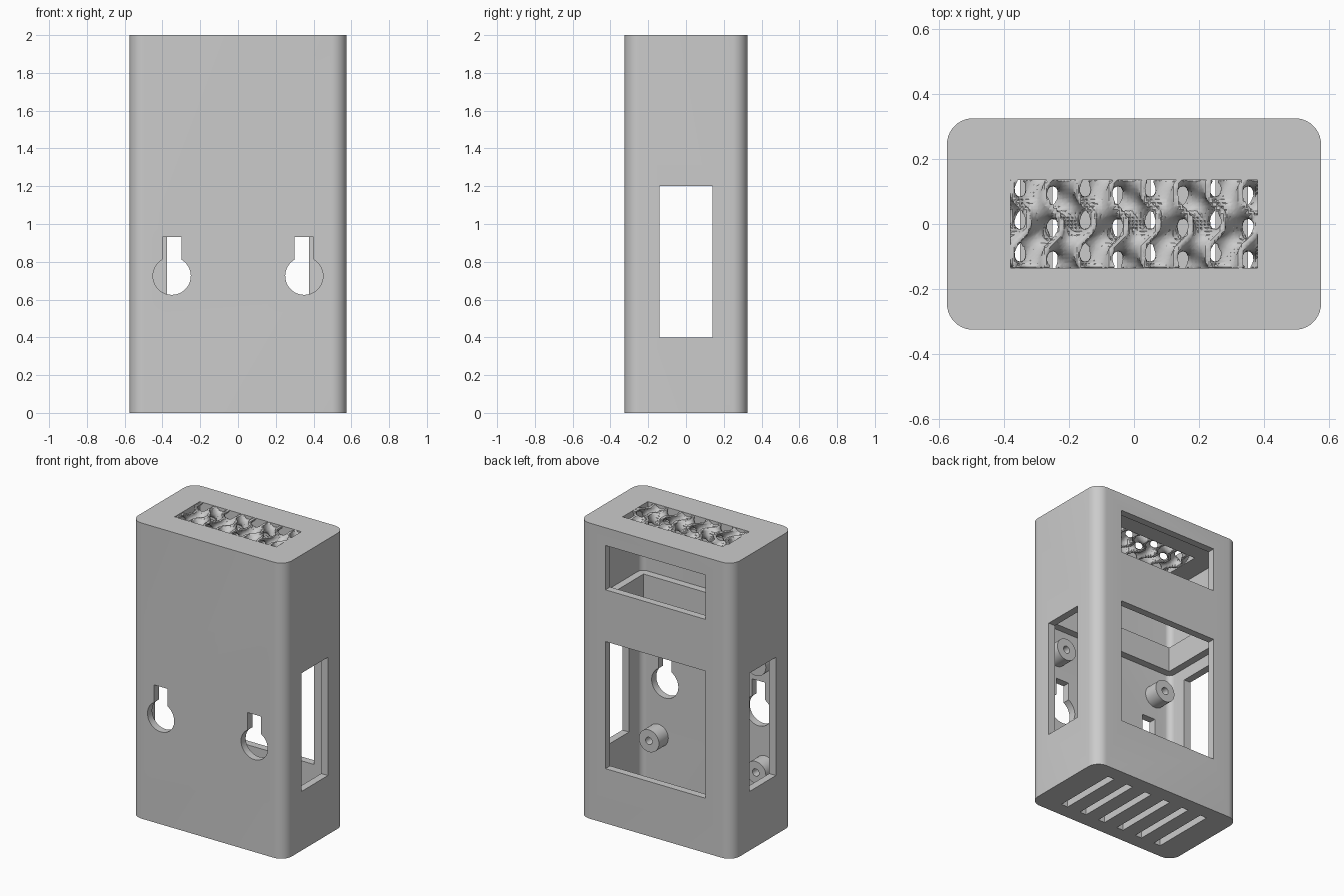
import bpy, bmesh, math
from itertools import permutations

cube = bpy.data.objects.get("Cube")
if cube:
    bpy.data.objects.remove(cube, do_unlink=True)

grey = bpy.data.materials.new("plain_grey")
grey.use_nodes = True
colour = (0.6, 0.6, 0.6, 1)
grey.diffuse_color = colour
grey.node_tree.nodes["Principled BSDF"].inputs["Base Color"].default_value = colour


def make_object(name, bm):
    bmesh.ops.recalc_face_normals(bm, faces=bm.faces)
    mesh = bpy.data.meshes.new(name)
    bm.to_mesh(mesh)
    bm.free()
    obj = bpy.data.objects.new(name, mesh)
    mesh.materials.append(grey)
    bpy.context.collection.objects.link(obj)
    return obj


def prism(name, outline, low, high, axis="z"):
    """Extrude a 2D outline along z, or an (x, z) outline along y."""
    bm = bmesh.new()
    place = (lambda a, b, h: (a, b, h)) if axis == "z" else (lambda a, b, h: (a, h, b))
    rings = [[bm.verts.new(place(a, b, h)) for a, b in outline] for h in (low, high)]
    bm.faces.new(rings[0])
    bm.faces.new(rings[1])
    n = len(outline)
    for i in range(n):
        j = (i + 1) % n
        bm.faces.new((rings[0][i], rings[0][j], rings[1][j], rings[1][i]))
    return make_object(name, bm)


def arc(cx, cy, r, start, end, steps):
    angles = [math.radians(start + (end - start) * i / steps) for i in range(steps + 1)]
    return [(cx + r * math.cos(a), cy + r * math.sin(a)) for a in angles]


def rounded(w, d, r):
    """Rounded rectangle with half sizes w and d."""
    points = []
    for i, (sx, sy) in enumerate([(1, 1), (-1, 1), (-1, -1), (1, -1)]):
        points += arc(sx * (w - r), sy * (d - r), r, 90 * i, 90 * i + 90, 10)
    return points


def block(name, x0, x1, y0, y1, z0, z1):
    return prism(name, [(x0, y0), (x1, y0), (x1, y1), (x0, y1)], z0, z1)


def circle(cx, cy, r, steps=40):
    return arc(cx, cy, r, 0, 360, steps)[:-1]


def cut(target, cutter):
    mod = target.modifiers.new("cut", "BOOLEAN")
    mod.operation = "DIFFERENCE"
    mod.solver = "EXACT"
    mod.object = cutter
    bpy.context.view_layer.objects.active = target
    bpy.ops.object.modifier_apply(modifier=mod.name)
    bpy.data.objects.remove(cutter, do_unlink=True)


def smooth(obj):
    bpy.ops.object.select_all(action="DESELECT")
    obj.select_set(True)
    bpy.context.view_layer.objects.active = obj
    bpy.ops.object.shade_smooth_by_angle(angle=math.radians(30))


# Case with two chambers separated by a thin ledge
W, D, T = 0.575, 0.325, 0.05
case = prism("case", rounded(W, D, 0.08), 0, 2)
inner = rounded(W - T, D - T, 0.04)
cut(case, prism("lower_chamber", inner, T, 1.28))
cut(case, prism("upper_chamber", inner, 1.45, 1.9))
cut(case, block("ledge_opening", -0.475, 0.475, -0.225, 0.225, 1.2, 1.5))

# Back, side and top openings
for low, high in ((0.37, 1.23), (1.58, 1.88)):
    cut(case, block("back_window", -0.375, 0.375, 0.2, 0.4, low, high))
cut(case, block("side_windows", -0.7, 0.7, -0.14, 0.14, 0.4, 1.2))
cut(case, block("top_opening", -0.38, 0.38, -0.135, 0.135, 1.8, 2.1))

# Bottom vent slots
for i in range(6):
    x = 0.15 * (i - 2.5)
    cut(case, block("vent_slot", x - 0.025, x + 0.025, -0.225, 0.225, -0.1, 0.1))

# Keyhole hangers in the front wall
for side in (-1, 1):
    x, r, half = 0.35 * side, 0.1, 0.05
    keyhole = [(x + half, 0.93), (x - half, 0.93)] + arc(x, 0.725, r, 120, 420, 36)
    cut(case, prism("keyhole", keyhole, -0.4, -0.2, "y"))
smooth(case)

# Mounting posts on the inside of the front wall
for side, label in ((1, "left"), (-1, "right")):
    for z, level in ((0.36, "lower"), (1.09, "upper")):
        x = 0.4 * side
        post = prism(f"{level}_{label}_post", circle(x, z, 0.075), -0.285, -0.175, "y")
        cut(post, prism("screw_hole", circle(x, z, 0.025, 20), -0.265, -0.1, "y"))
        smooth(post)


# Wavy lattice filling the top opening
HX, HY, HZ, MID = 0.385, 0.14, 0.0495, 1.9495
STEP = 0.011


def lattice_field(x, y, z):
    k = math.tau / 0.2
    X, Y, Z = k * x, k * y, k * z
    wave = math.sin(X) * math.cos(Y) + math.sin(Y) * math.cos(Z) + math.sin(Z) * math.cos(X)
    box = max(abs(x) - HX, abs(y) - HY, abs(z) - HZ)
    return max(abs(wave) - 0.42, box * 35) + 1e-6


def build_lattice():
    nx, ny, nz = [math.ceil(h / STEP) + 1 for h in (HX, HY, HZ)]
    value = {}
    for i in range(-nx, nx + 1):
        for j in range(-ny, ny + 1):
            for k in range(-nz, nz + 1):
                value[i, j, k] = lattice_field(i * STEP, j * STEP, k * STEP)
    bm = bmesh.new()
    cache = {}

    def crossing(a, b):
        key = (min(a, b), max(a, b))
        if key not in cache:
            a, b = key
            t = value[a] / (value[a] - value[b])
            p = [(u + (v - u) * t) * STEP for u, v in zip(a, b)]
            cache[key] = bm.verts.new((p[0], p[1], p[2] + MID))
        return cache[key]

    # Split each cell into six tetrahedra and cut each by the surface
    paths = []
    for order in permutations(range(3)):
        corner, path = [0, 0, 0], [(0, 0, 0)]
        for axis in order:
            corner[axis] = 1
            path.append(tuple(corner))
        paths.append(path)
    for i, j, k in value:
        if i == nx or j == ny or k == nz:
            continue
        for path in paths:
            tet = [(i + a, j + b, k + c) for a, b, c in path]
            ins = [p for p in tet if value[p] < 0]
            out = [p for p in tet if value[p] >= 0]
            if not ins or not out:
                continue
            if len(ins) == 2:
                (a, b), (c, d) = ins, out
                pairs = [(a, c), (a, d), (b, d), (b, c)]
            else:
                pairs = [(a, b) for a in ins for b in out]
            bm.faces.new([crossing(a, b) for a, b in pairs])
    bmesh.ops.remove_doubles(bm, verts=bm.verts, dist=0.0008)
    return make_object("top_lattice", bm)


smooth(build_lattice())
